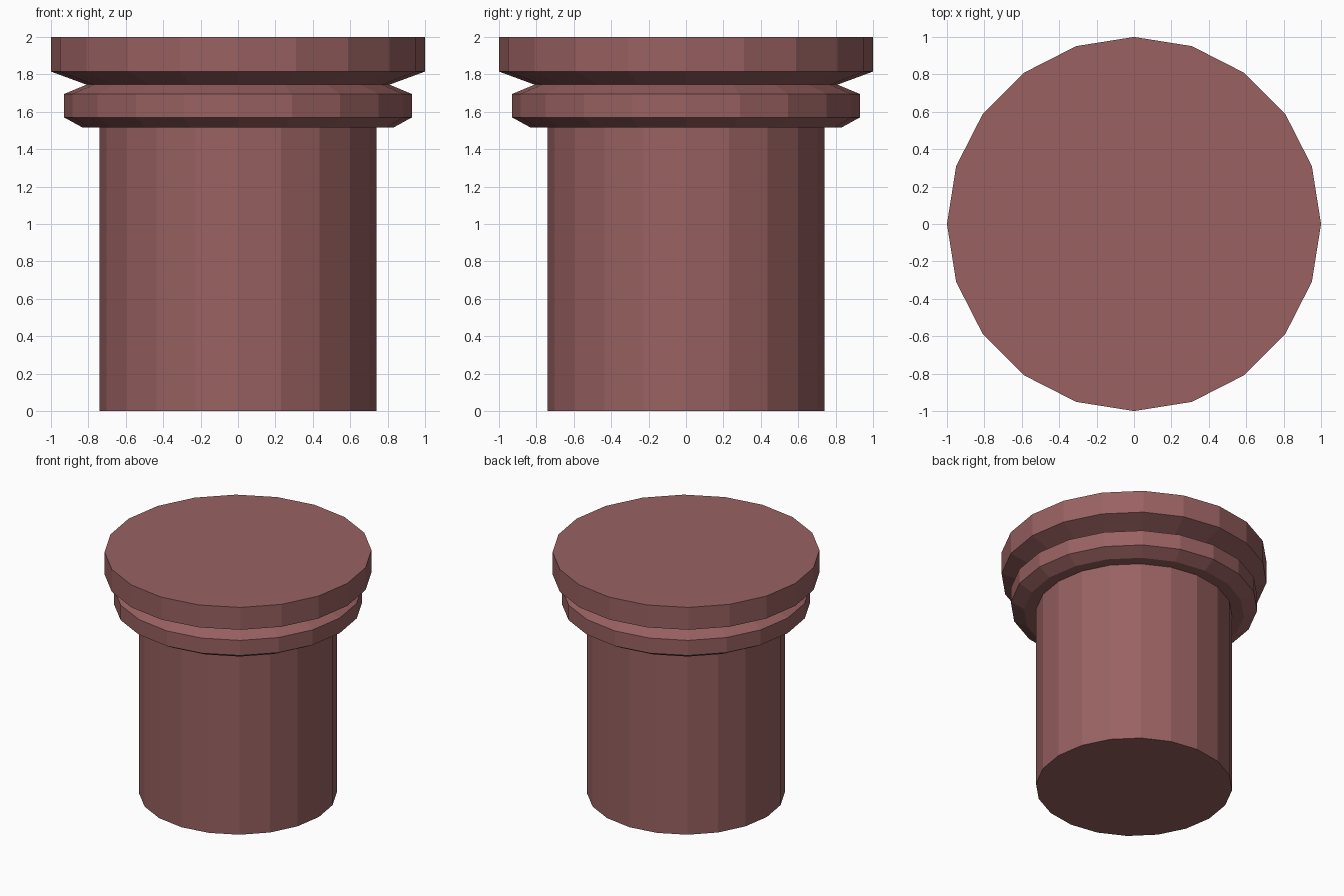
import bpy, bmesh
from math import cos, sin, tau

if "Cube" in bpy.data.objects:
    bpy.data.objects.remove(bpy.data.objects["Cube"])

SIDES = 20

mat = bpy.data.materials.new("dusty_red")
mat.diffuse_color = (0.32, 0.12, 0.12, 1)
mat.use_nodes = True
mat.node_tree.nodes["Principled BSDF"].inputs["Base Color"].default_value = mat.diffuse_color


def lathe(name, profile):
    """Closed solid from (radius, z) rings listed bottom to top, flat end caps."""
    bm = bmesh.new()
    rings = [[bm.verts.new((r * cos(tau * i / SIDES), r * sin(tau * i / SIDES), z))
              for i in range(SIDES)] for r, z in profile]
    for lo, hi in zip(rings, rings[1:]):
        for i in range(SIDES):
            j = (i + 1) % SIDES
            bm.faces.new((lo[i], lo[j], hi[j], hi[i]))
    bm.faces.new(rings[0][::-1])
    bm.faces.new(rings[-1])
    mesh = bpy.data.meshes.new(name)
    bm.to_mesh(mesh)
    bm.free()
    mesh.materials.append(mat)
    obj = bpy.data.objects.new(name, mesh)
    bpy.context.collection.objects.link(obj)
    return obj


# Shaft, stepped collar, groove and top cap as one turned profile
lathe("column", [
    (0.74, 0), (0.74, 1.515),        # shaft
    (0.83, 1.515), (0.93, 1.57),     # collar underside and lower bevel
    (0.93, 1.695), (0.81, 1.745),    # collar side and upper bevel
    (1.0, 1.815), (1.0, 2.0),        # cap underside and rim
])
